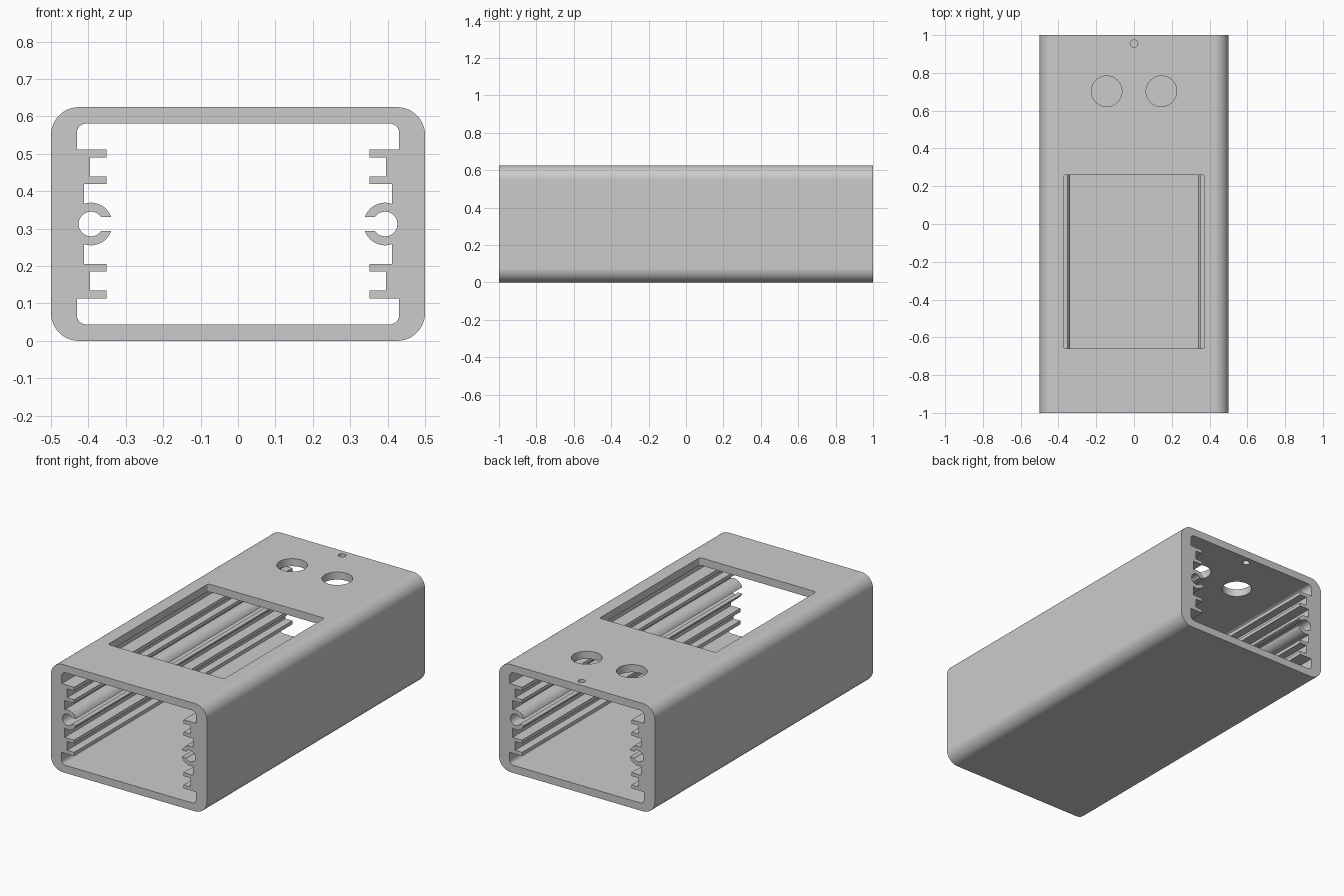
import bpy, bmesh
from math import pi, sin, cos, asin, acos, hypot
from mathutils import Vector

cube = bpy.data.objects.get("Cube")
if cube:
    bpy.data.objects.remove(cube, do_unlink=True)

MID = 0.3125      # half height of the housing


def arc(cx, cy, r, a0, a1, n):
    return [(cx + r * cos(a0 + (a1 - a0) * i / n),
             cy + r * sin(a0 + (a1 - a0) * i / n)) for i in range(n + 1)]


def rounded_rect(x, y, r, n, cy=0.0):
    pts = []
    for k, (sx, sy) in enumerate([(1, 1), (-1, 1), (-1, -1), (1, -1)]):
        pts += arc(sx * (x - r), cy + sy * (y - r), r, k * pi / 2, (k + 1) * pi / 2, n)
    return pts


def prism(bm, loops, place, direction):
    """Fill nested outlines and extrude them into a solid."""
    edges = []
    for loop in loops:
        vs = [bm.verts.new(place(*p)) for p in loop]
        edges += [bm.edges.new((v, vs[i - 1])) for i, v in enumerate(vs)]
    cap = bmesh.ops.triangle_fill(bm, edges=edges, use_beauty=True)["geom"]
    faces = [g for g in cap if isinstance(g, bmesh.types.BMFace)]
    ext = bmesh.ops.extrude_face_region(bm, geom=faces, use_keep_orig=True)["geom"]
    moved = [g for g in ext if isinstance(g, bmesh.types.BMVert)]
    bmesh.ops.translate(bm, verts=moved, vec=Vector(direction))


def make_object(name, bm):
    bmesh.ops.recalc_face_normals(bm, faces=bm.faces[:])
    mesh = bpy.data.meshes.new(name)
    bm.to_mesh(mesh)
    bm.free()
    obj = bpy.data.objects.new(name, mesh)
    bpy.context.collection.objects.link(obj)
    return obj


# Inner outline: one quarter with card rails and half of the screw channel
bx, r_out, r_in, gap, wall = 0.393, 0.057, 0.033, 0.019, 0.412
quarter = arc(0.406, 0.2435, 0.025, pi / 2, 0, 6)
quarter += [(0.431, 0.199), (0.351, 0.199), (0.351, 0.178), (0.396, 0.178),
            (0.396, 0.127), (0.351, 0.127), (0.351, 0.107), (wall, 0.107)]
quarter += arc(bx, 0, r_out, acos((wall - bx) / r_out), pi - asin(gap / r_out), 12)
quarter += arc(bx, 0, r_in, pi - asin(gap / r_in), 0, 16)
right = quarter + [(x, -z) for x, z in reversed(quarter[:-1])]
inner = right + [(-x, z) for x, z in reversed(right)]
outer = rounded_rect(0.5, MID, 0.075, 12)

# Extruded housing
bm = bmesh.new()
prism(bm, [outer, inner], lambda x, z: (x, -1, z + MID), (0, 2, 0))
housing = make_object("housing", bm)

# Openings through the top wall: window, two button holes, pin hole
openings = [rounded_rect(0.373, 0.46, 0.012, 5, cy=-0.2)]
openings += [arc(s * 0.145, 0.703, 0.081, 0, 2 * pi, 48)[:-1] for s in (-1, 1)]
openings.append(arc(0, 0.955, 0.02, 0, 2 * pi, 24)[:-1])
bm = bmesh.new()
for outline in openings:
    prism(bm, [outline], lambda x, y: (x, y, 0.54), (0, 0, 0.2))
cutter = make_object("top_opening_cutter", bm)
cutter.hide_render = True

bpy.context.view_layer.objects.active = housing
for o in bpy.context.selected_objects:
    o.select_set(False)
housing.select_set(True)
cut = housing.modifiers.new("top_openings", 'BOOLEAN')
cut.operation = 'DIFFERENCE'
cut.solver = 'EXACT'
cut.object = cutter
bpy.ops.object.modifier_apply(modifier=cut.name)
bpy.data.objects.remove(cutter, do_unlink=True)

# Smooth rounds with crisp edges and flat walls
bpy.ops.object.shade_smooth_by_angle(angle=pi / 6)
flat = housing.modifiers.new("flat_walls", 'WEIGHTED_NORMAL')
flat.keep_sharp = True

# Plain grey material
grey = bpy.data.materials.new("plain_grey")
grey.use_nodes = True
colour = (0.6, 0.6, 0.6, 1)
grey.diffuse_color = colour
grey.node_tree.nodes["Principled BSDF"].inputs["Base Color"].default_value = colour
housing.data.materials.clear()
housing.data.materials.append(grey)
